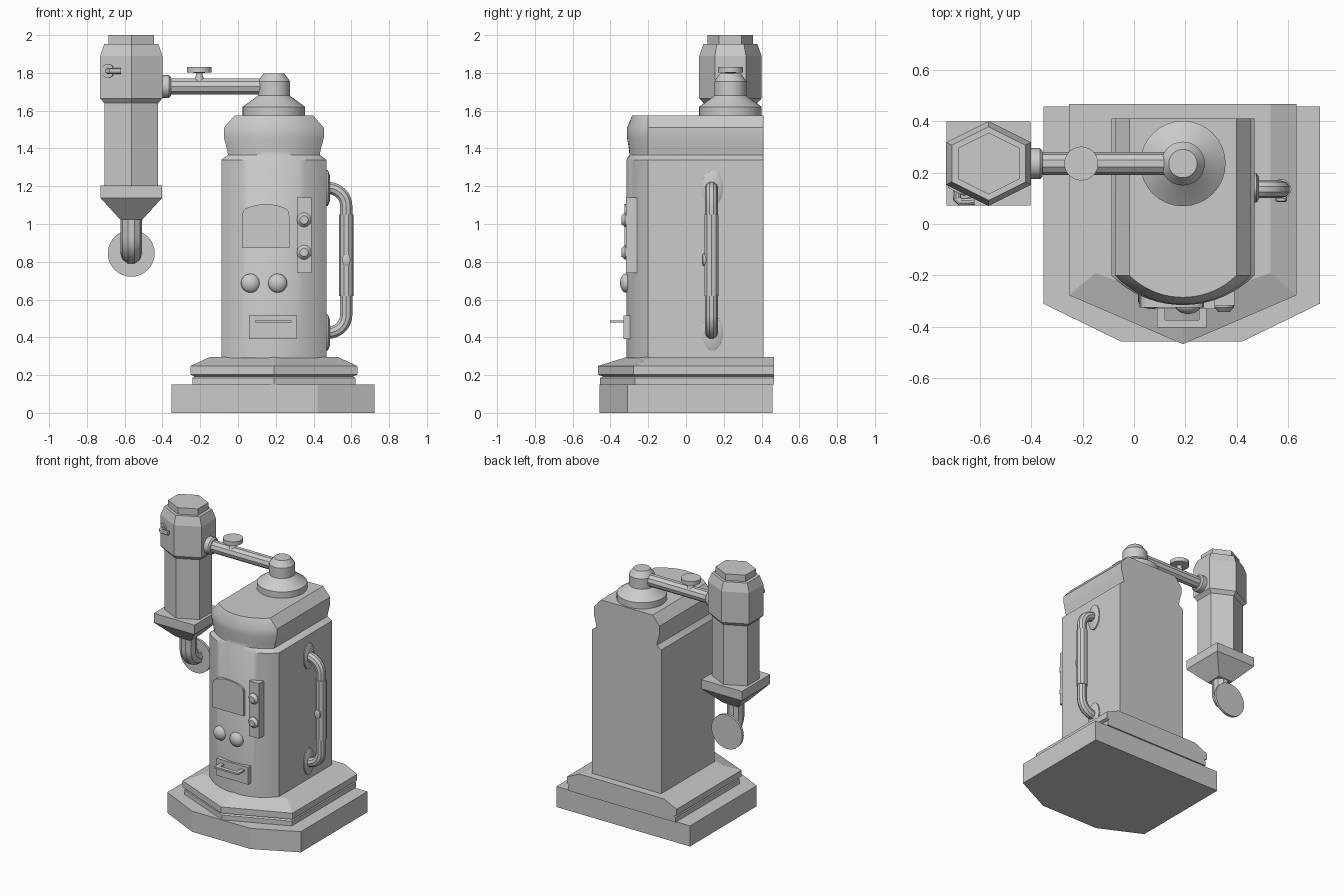
import bpy, bmesh
from math import sin, cos, pi, sqrt, asin
from mathutils import Vector, Matrix

if "Cube" in bpy.data.objects:
    bpy.data.objects.remove(bpy.data.objects["Cube"])

CX, DY = 0.19, 0.235          # body centre x, arm line y
HX = -0.565                   # hanging head centre x


def finish(ob, smooth=True):
    bpy.ops.object.select_all(action='DESELECT')
    ob.select_set(True)
    bpy.context.view_layer.objects.active = ob
    if smooth:
        bpy.ops.object.shade_smooth_by_angle(angle=0.6)
    return ob


def loft(name, rings, smooth=False):
    bm = bmesh.new()
    vs = [[bm.verts.new(p) for p in r] for r in rings]
    n = len(vs[0])
    for a, b in zip(vs, vs[1:]):
        for i in range(n):
            bm.faces.new((a[i], a[(i + 1) % n], b[(i + 1) % n], b[i]))
    bm.faces.new(vs[0])
    bm.faces.new(vs[-1])
    bmesh.ops.recalc_face_normals(bm, faces=bm.faces)
    me = bpy.data.meshes.new(name)
    bm.to_mesh(me)
    bm.free()
    ob = bpy.data.objects.new(name, me)
    bpy.context.collection.objects.link(ob)
    return finish(ob, smooth)


def box(name, x0, x1, y0, y1, z0, z1):
    return loft(name, [[(x0, y0, z), (x1, y0, z), (x1, y1, z), (x0, y1, z)] for z in (z0, z1)])


def lathe(name, profile, loc, axis=(0, 0, 1), n=28, scale=(1, 1, 1)):
    """Profile of (radius, height) pairs turned about an axis through loc."""
    m = (Matrix.Translation(loc) @ Vector((0, 0, 1)).rotation_difference(Vector(axis)).to_matrix().to_4x4()
         @ Matrix.Diagonal((*scale, 1)))
    return loft(name, [[m @ Vector((r * cos(2 * pi * i / n), r * sin(2 * pi * i / n), h))
                        for i in range(n)] for r, h in profile], True)


def tube(name, pts, r):
    cu = bpy.data.curves.new(name, 'CURVE')
    cu.dimensions = '3D'
    cu.bevel_depth, cu.bevel_resolution, cu.use_fill_caps = r, 3, True
    sp = cu.splines.new('POLY')
    sp.points.add(len(pts) - 1)
    for p, q in zip(sp.points, pts):
        p.co = (*q, 1)
    ob = bpy.data.objects.new(name, cu)
    bpy.context.collection.objects.link(ob)
    finish(ob, False)
    bpy.ops.object.convert(target='MESH')
    return finish(bpy.context.object)


def arc(c, u, v, r, n=8):
    """Quarter turn from c + r*u to c + r*v."""
    c, u, v = Vector(c), Vector(u), Vector(v)
    return [c + r * (u * cos(pi / 2 * i / n) + v * sin(pi / 2 * i / n)) for i in range(n + 1)]


# Plinth with a faceted front
plinth = [(-0.352, 0.457), (-0.352, -0.31), (-0.05, -0.457), (0.42, -0.457), (0.722, -0.31), (0.722, 0.457)]
loft("plinth", [[(x, y, z) for x, y in plinth] for z in (0, 0.15)])


# Moulded step with pointed front
def step(w, shoulder, front, z):
    return [(CX - w, 0.467, z), (CX - w, shoulder, z), (CX, front, z), (CX + w, shoulder, z), (CX + w, 0.467, z)]


loft("base_moulding", [step(0.432, -0.27, -0.455, 0.15), step(0.432, -0.27, -0.455, 0.185),
                       step(0.42, -0.262, -0.44, 0.193), step(0.442, -0.277, -0.467, 0.203),
                       step(0.442, -0.277, -0.467, 0.248), step(0.34, -0.19, -0.315, 0.295)])


# Body: straight sides and back, bowed front
def bow(w, sag, z, n=18):
    R = (w * w + sag * sag) / (2 * sag)
    a = asin(w / R)
    pts = [(CX + R * sin(t), -0.2 - sag + R - R * cos(t), z)
           for t in [a * (2 * i / n - 1) for i in range(n + 1)]]
    return pts + [(CX + w, 0.41, z), (CX - w, 0.41, z)]


loft("body", [bow(w, s, z) for w, s, z in (
    (0.278, 0.115, 0.29), (0.278, 0.115, 1.34), (0.243, 0.1, 1.365), (0.247, 0.101, 1.39),
    (0.264, 0.112, 1.455), (0.264, 0.112, 1.51), (0.208, 0.085, 1.575))], True)


def front_y(x):
    R = 0.394
    return -0.315 + R - sqrt(R * R - (x - CX) ** 2)


# Turret on top of the body
lathe("turret", [(0.166, 1.57), (0.166, 1.62), (0.09, 1.675), (0.085, 1.68), (0.085, 1.755), (0.055, 1.797)],
      (CX, DY, 0), n=32)

# Arm, collar and valve
tube("arm", [(CX, DY, 1.728), (-0.42, DY, 1.728)], 0.044)
lathe("arm_collar", [(0.06, -0.41), (0.06, -0.365), (0.05, -0.355)], (0, DY, 1.728), (1, 0, 0))
lathe("valve", [(0.028, 1.76), (0.018, 1.785), (0.018, 1.80), (0.066, 1.803), (0.066, 1.832)], (-0.205, DY, 0))


# Hanging hexagonal head
def hexa(r, z):
    return [(HX + r * sin(pi / 3 * i) / 0.866, DY + r * cos(pi / 3 * i), z) for i in range(6)]


loft("head", [hexa(r, z) for r, z in ((0.142, 1.64), (0.165, 1.665), (0.165, 1.89), (0.143, 1.953))])
loft("head_cap", [hexa(0.12, z) for z in (1.95, 2.0)])
loft("head_column", [hexa(0.142, z) for z in (1.19, 1.65)])


def square(h, z):
    return [(HX + a * h, DY + b * h, z) for a, b in ((-1, -1), (1, -1), (1, 1), (-1, 1))]


loft("head_funnel", [square(h, z) for h, z in ((0.06, 1.025), (0.163, 1.138), (0.163, 1.205))])

# Spout bending backwards into a disc
tube("spout", [(HX, DY, 1.06)] + arc((HX, DY + 0.09, 0.935), (0, -1, 0), (0, 0, -1), 0.09), 0.057)
lathe("spout_disc", [(0.124, 0), (0.124, 0.018)], (HX, DY + 0.085, 0.845), (0, 1, 0), 32)

# Small hook on the head
lathe("hook_plate", [(0.037, -0.02), (0.037, 0.012)], (-0.685, 0.135, 1.81), (-0.46, -0.89, 0), 20)
tube("hook", [(-0.685, 0.13, 1.81), (-0.688, 0.1, 1.81), (-0.675, 0.086, 1.81), (-0.62, 0.088, 1.81)], 0.016)

# Side handle with mounting discs
HY, XO, rb = 0.135, 0.573, 0.095
top = arc((XO - rb, HY, 1.19 - rb), (0, 0, 1), (1, 0, 0), rb)
low = arc((XO - rb, HY, 0.425 + rb), (1, 0, 0), (0, 0, -1), rb)
tube("side_handle", [(0.45, HY, 1.19)] + top + low + [(0.45, HY, 0.425)], 0.034)
tube("handle_grip", [(XO, HY, 1.05), (XO, HY, 0.62)], 0.039)
lathe("handle_button", [(0.03, 0), (0.03, 0.045), (0.02, 0.05)], (XO, HY, 0.81), (0, -1, 0), 16, (0.75, 1.1, 1))
for i, z in enumerate((1.19, 0.425)):
    lathe(f"handle_mount_{i}", [(0.095, 0), (0.095, 0.016), (0.07, 0.026)], (0.46, HY + 0.005, z),
          (1, 0, 0), 24, (1, 0.6, 1))

# Arched front hatch
hw, hc = 0.125, 0.147
arch = [(hc - hw, 0.875), (hc + hw, 0.875)] + [
    (hc + hw * cos(t) * (0.72 + 0.28 * abs(cos(t))), 1.04 + 0.065 * sin(t) ** 0.6)
    for t in [pi * (i + 0.001) / 12.002 for i in range(13)]]
loft("hatch", [[(x, y, z) for x, z in arch] for y in (-0.25, -0.325)])

# Round domed buttons
for i, x in enumerate((0.066, 0.21)):
    lathe(f"dome_button_{i}", [(0.05, -0.02), (0.05, 0.008), (0.043, 0.02), (0.027, 0.03), (0.008, 0.035)],
          (x, front_y(x), 0.687), (0, -1, 0), 24)

# Control panel with knobs
box("control_panel", 0.312, 0.39, -0.317, -0.25, 0.74, 1.14)
for i, z in enumerate((1.022, 0.85)):
    lathe(f"panel_knob_{i}", [(0.038, 0.3), (0.038, 0.324), (0.022, 0.342)], (0.35, 0, z), (0, -1, 0), 20)

# Drawer with flat bracket handle
box("drawer", 0.057, 0.312, -0.33, -0.25, 0.39, 0.515)
box("drawer_pull", 0.09, 0.282, -0.402, -0.373, 0.478, 0.49)
for i, x in enumerate((0.09, 0.252)):
    box(f"drawer_pull_arm_{i}", x, x + 0.03, -0.375, -0.32, 0.478, 0.49)
